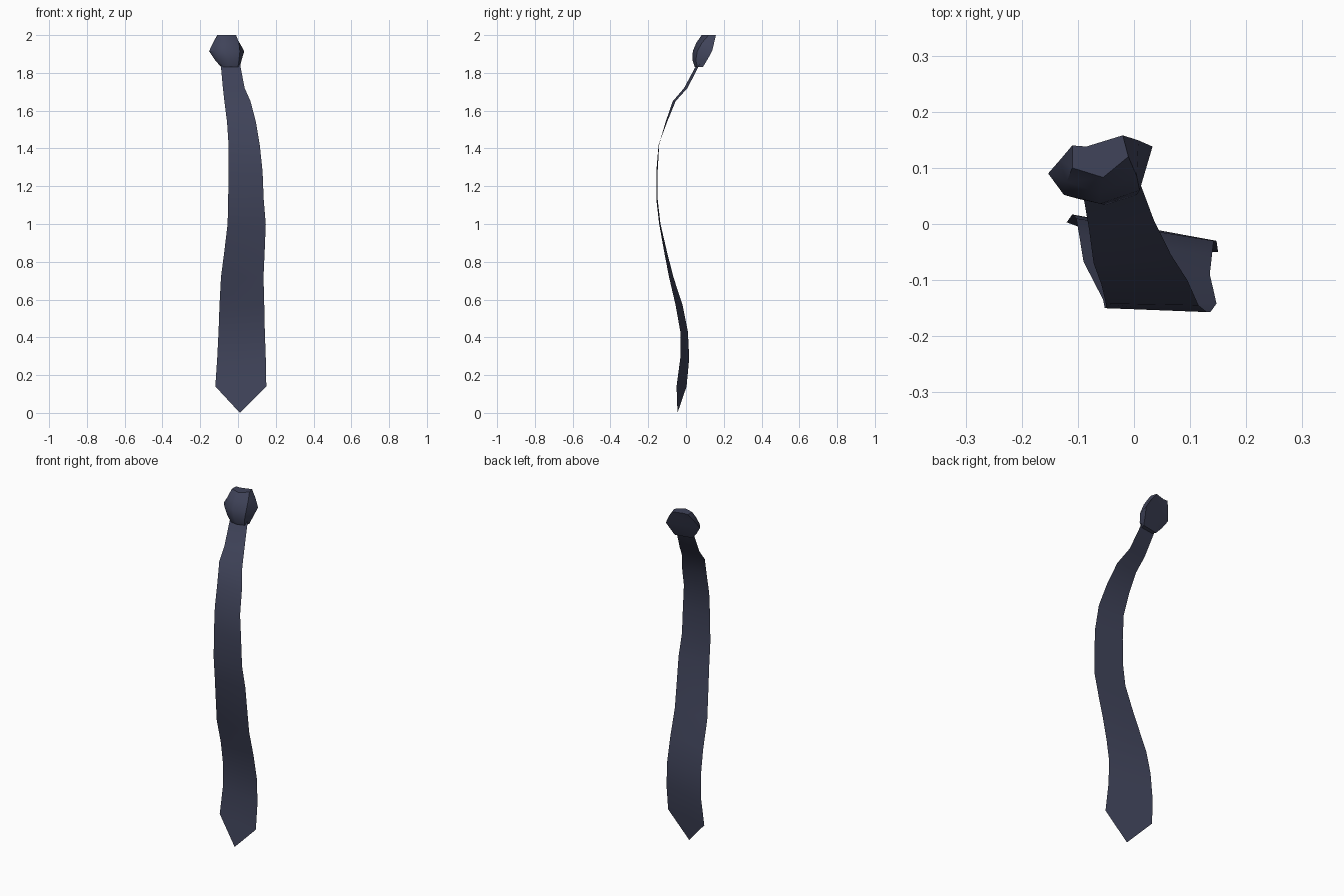
import bpy
import bmesh

navy = bpy.data.materials.new("navy cloth")
navy.diffuse_color = (0.05, 0.056, 0.1, 1)


def finish(name, bm, angle):
    me = bpy.data.meshes.new(name)
    bm.to_mesh(me)
    bm.free()
    me.materials.append(navy)
    ob = bpy.data.objects.new(name, me)
    bpy.context.collection.objects.link(ob)
    bpy.ops.object.select_all(action='DESELECT')
    ob.select_set(True)
    bpy.context.view_layer.objects.active = ob
    bpy.ops.object.shade_smooth_by_angle(angle=angle)
    return ob


# Blade: z, left x, left y, right x, right y from knot to hem
blade_rows = [
    (1.85, -0.092, 0.06, 0.01, 0.075),
    (1.72, -0.08, -0.01, 0.035, 0.008),
    (1.65, -0.072, -0.07, 0.066, -0.055),
    (1.54, -0.058, -0.108, 0.095, -0.1),
    (1.42, -0.05, -0.142, 0.115, -0.145),
    (1.28, -0.05, -0.15, 0.13, -0.157),
    (1.13, -0.052, -0.15, 0.136, -0.157),
    (1.00, -0.055, -0.135, 0.147, -0.142),
    (0.85, -0.073, -0.10, 0.141, -0.115),
    (0.72, -0.09, -0.067, 0.135, -0.09),
    (0.57, -0.098, -0.018, 0.139, -0.055),
    (0.43, -0.103, 0.01, 0.142, -0.03),
    (0.29, -0.11, 0.017, 0.147, -0.03),
    (0.14, -0.12, 0.003, 0.15, -0.05),
]
bm = bmesh.new()
prev = None
for z, lx, ly, rx, ry in blade_rows:
    row = [bm.verts.new((lx + (rx - lx) * t, ly + (ry - ly) * t, z)) for t in (0, 0.5, 1)]
    if prev:
        for i in range(2):
            bm.faces.new((prev[i], row[i], row[i + 1], prev[i + 1]))
    prev = row
# Pointed tip
tip = bm.verts.new((0.01, -0.045, 0))
for i in range(2):
    bm.faces.new((prev[i], tip, prev[i + 1]))
finish("tie_blade", bm, 1.0)

# Knot: lofted rings, bulging in front and flat behind
knot_rings = [
    (1.832, [(-0.09, 0.07), (-0.08, 0.052), (-0.04, 0.046), (0.0, 0.06), (0.01, 0.09), (-0.04, 0.08)]),
    (1.868, [(-0.122, 0.078), (-0.1, 0.045), (-0.05, 0.034), (0.005, 0.052), (0.019, 0.112), (-0.05, 0.097)]),
    (1.915, [(-0.153, 0.09), (-0.125, 0.052), (-0.06, 0.036), (0.01, 0.06), (0.033, 0.138), (-0.06, 0.115)]),
    (1.96, [(-0.132, 0.114), (-0.12, 0.075), (-0.06, 0.055), (0.005, 0.085), (0.008, 0.149), (-0.07, 0.128)]),
    (2.0, [(-0.11, 0.14), (-0.11, 0.1), (-0.055, 0.083), (-0.01, 0.12), (-0.02, 0.158), (-0.085, 0.138)]),
]
bm = bmesh.new()
rings = [[bm.verts.new((x, y, z)) for x, y in pts] for z, pts in knot_rings]
for a, b in zip(rings, rings[1:]):
    for i in range(6):
        j = (i + 1) % 6
        bm.faces.new((a[i], a[j], b[j], b[i]))
bm.faces.new(rings[0])
bm.faces.new(rings[-1])
bmesh.ops.recalc_face_normals(bm, faces=bm.faces)
finish("tie_knot", bm, 0.8)
